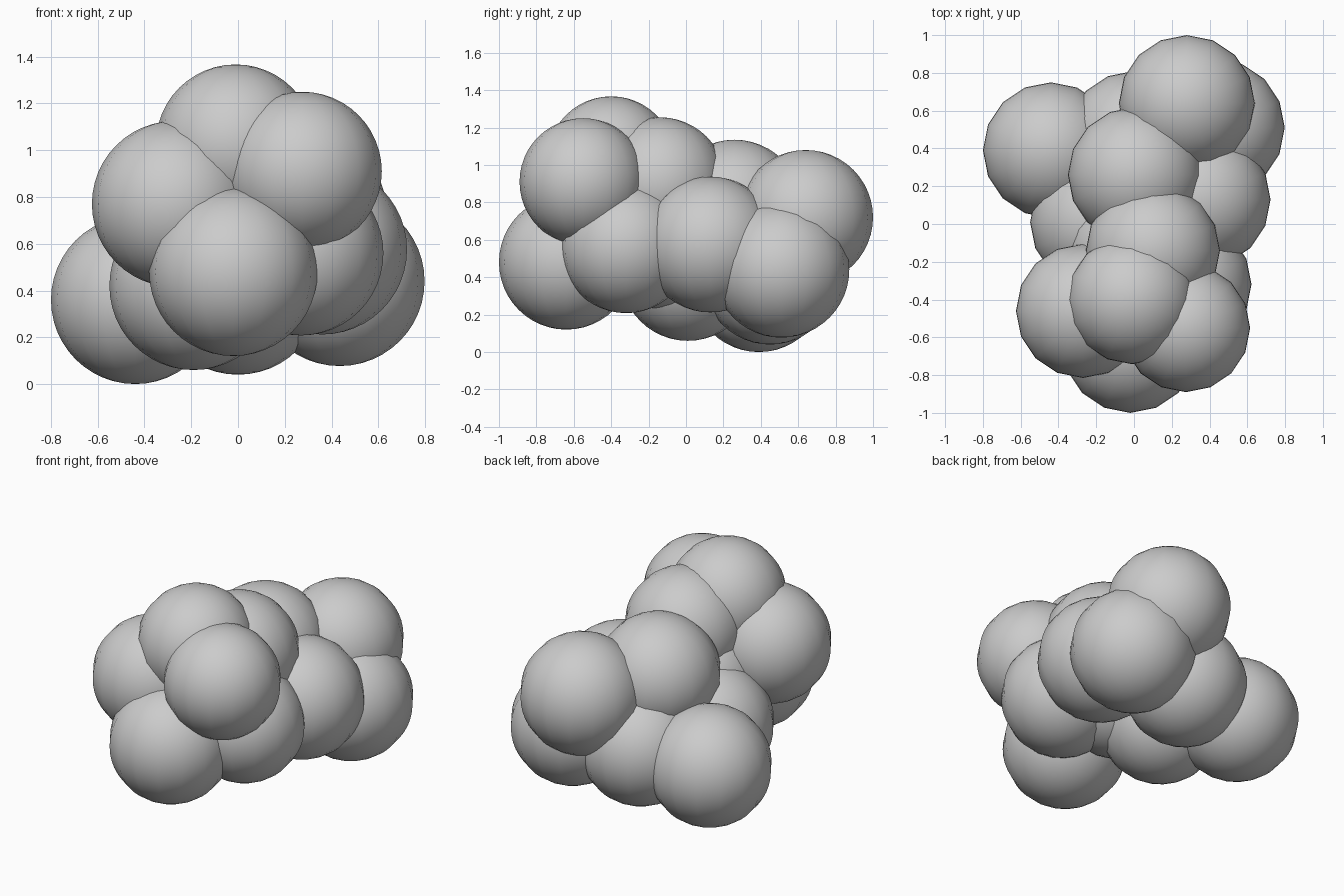
import bpy

if "Cube" in bpy.data.objects:
    bpy.data.objects.remove(bpy.data.objects["Cube"])

# Each ball: name, centre, radius
BALLS = [
    # front cluster
    ("front_low_ball", (-0.02, -0.64, 0.48), 0.36),
    ("front_upper_right_ball", (0.275, -0.55, 0.91), 0.34),
    ("front_top_ball", (-0.01, -0.40, 1.025), 0.342),
    ("front_left_ball", (-0.27, -0.46, 0.77), 0.355),
    ("front_right_ball", (0.27, -0.32, 0.56), 0.352),
    # middle cluster
    ("core_ball", (0.0, -0.15, 0.59), 0.36),
    ("middle_top_ball", (0.10, -0.14, 0.90), 0.355),
    ("middle_left_ball", (-0.19, 0.01, 0.42), 0.36),
    ("middle_right_ball", (0.36, 0.13, 0.575), 0.363),
    # back cluster
    ("back_centre_ball", (0.01, 0.26, 0.775), 0.36),
    ("back_low_ball", (0.0, 0.45, 0.40), 0.36),
    ("back_right_ball", (0.435, 0.51, 0.44), 0.363),
    ("back_top_ball", (0.28, 0.64, 0.72), 0.36),
    ("back_left_ball", (-0.44, 0.39, 0.36), 0.36),
]

for name, centre, radius in BALLS:
    bpy.ops.mesh.primitive_uv_sphere_add(
        segments=16, ring_count=24, radius=radius, location=centre)
    ball = bpy.context.object
    ball.name = name
    bpy.ops.object.shade_smooth()
